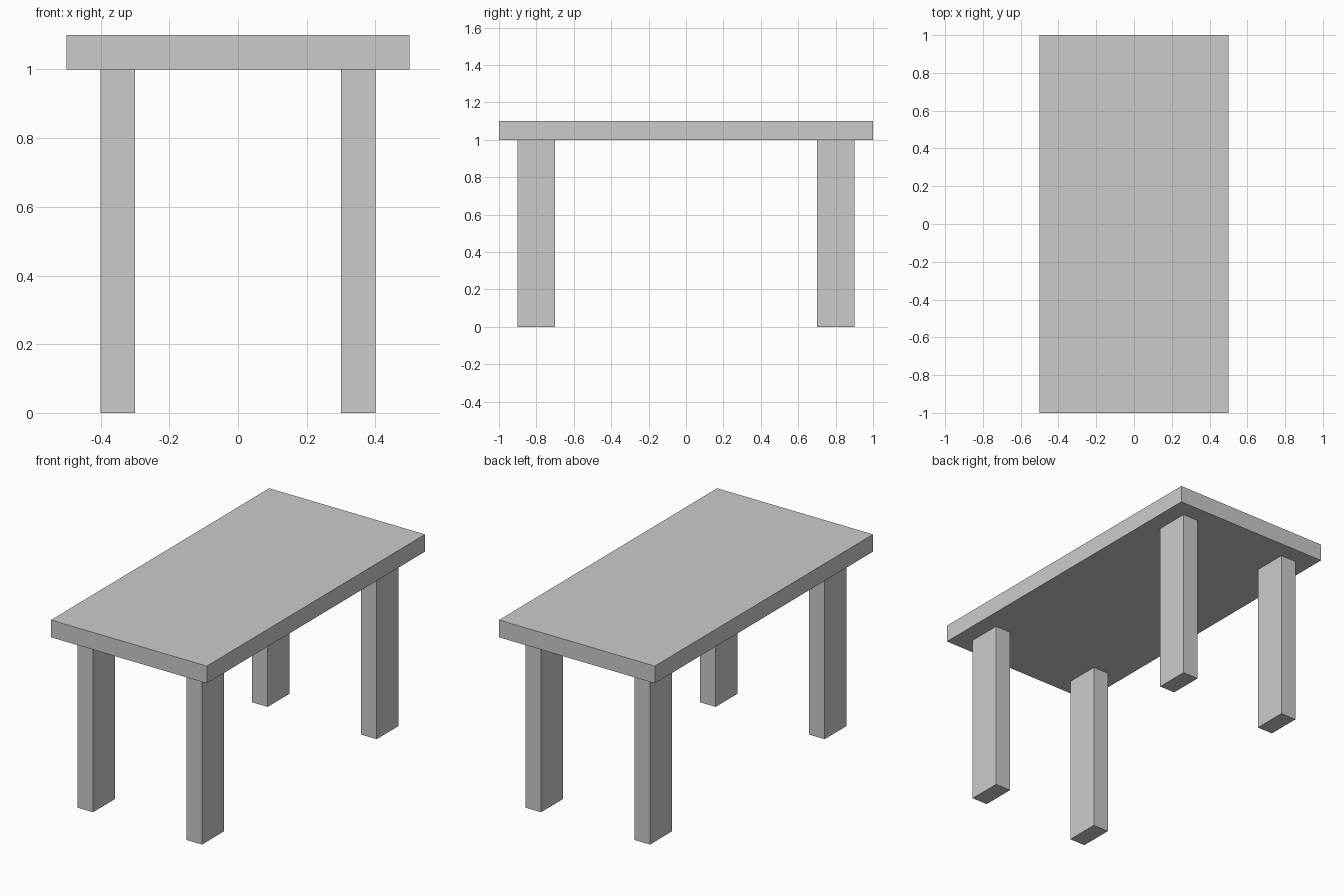
import bpy

cube = bpy.data.objects.get("Cube")
if cube:
    bpy.data.objects.remove(cube, do_unlink=True)

# One plain grey for the whole table
grey = bpy.data.materials.new("plain grey")
grey.use_nodes = True
colour = (0.6, 0.6, 0.6, 1)
grey.diffuse_color = colour
grey.node_tree.nodes["Principled BSDF"].inputs["Base Color"].default_value = colour


def box(name, centre, size):
    bpy.ops.mesh.primitive_cube_add(size=1, location=centre)
    obj = bpy.context.object
    obj.name = name
    obj.scale = size
    bpy.ops.object.transform_apply(location=False, rotation=False, scale=True)
    obj.data.materials.append(grey)
    return obj


# Table top
box("table_top", (0, 0, 1.05), (1, 2, 0.1))

# Four legs
for end, y in (("front", -0.8), ("back", 0.8)):
    for side, x in (("right", -0.35), ("left", 0.35)):
        box(f"{end}_{side}_leg", (x, y, 0.5), (0.1, 0.2, 1))
